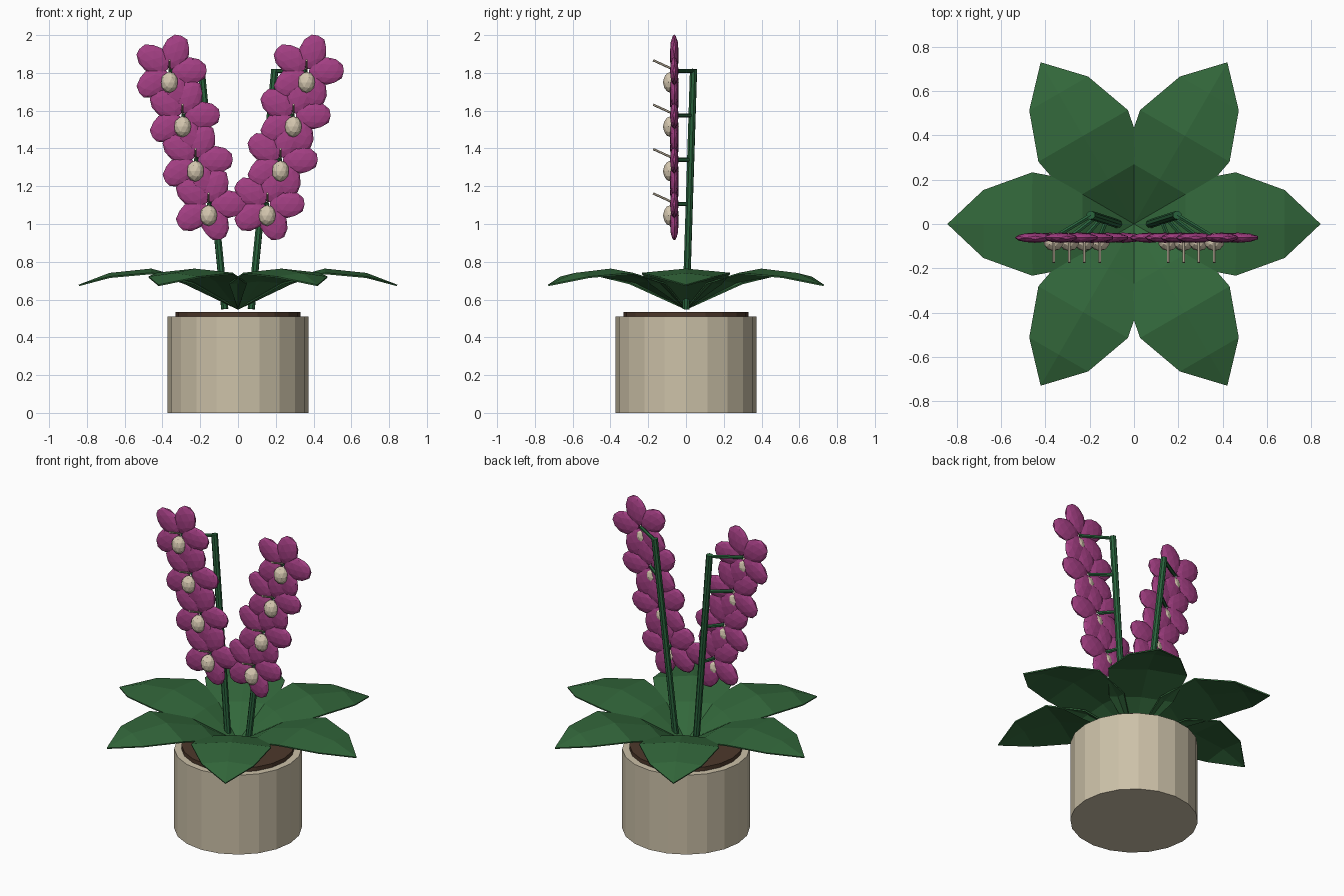
import bpy, bmesh, math
from mathutils import Vector, Matrix

if "Cube" in bpy.data.objects:
    bpy.data.objects.remove(bpy.data.objects["Cube"])


def material(name, rgb):
    m = bpy.data.materials.new(name)
    m.diffuse_color = (*rgb, 1)
    m.use_nodes = True
    m.node_tree.nodes["Principled BSDF"].inputs["Base Color"].default_value = m.diffuse_color
    return m


CLAY = material("pale clay", (0.60, 0.53, 0.39))
SOIL = material("brown soil", (0.075, 0.04, 0.024))
LEAF = material("leaf green", (0.032, 0.135, 0.043))
STEM = material("stem green", (0.022, 0.125, 0.045))
PETAL = material("magenta petal", (0.37, 0.05, 0.23))
CREAM = material("cream lip", (0.66, 0.57, 0.43))


def finish(name, bm, mat):
    bmesh.ops.recalc_face_normals(bm, faces=bm.faces[:])
    mesh = bpy.data.meshes.new(name)
    bm.to_mesh(mesh)
    bm.free()
    mesh.materials.append(mat)
    ob = bpy.data.objects.new(name, mesh)
    bpy.context.collection.objects.link(ob)
    return ob


def rod(bm, a, b, r, sides):
    a, b = Vector(a), Vector(b)
    axis = b - a
    mat = Matrix.Translation((a + b) / 2) @ axis.to_track_quat('Z', 'Y').to_matrix().to_4x4()
    bmesh.ops.create_cone(bm, cap_ends=True, segments=sides, radius1=r, radius2=r,
                          depth=axis.length, matrix=mat)


def ball(bm, centre, scale, turn=Matrix.Identity(4)):
    mat = Matrix.Translation(centre) @ turn @ Matrix.Diagonal((*scale, 1))
    bmesh.ops.create_icosphere(bm, subdivisions=2, radius=1, matrix=mat)


# pot and soil
bm = bmesh.new()
rod(bm, (0, 0, 0), (0, 0, 0.51), 0.372, 20)
finish("pot", bm, CLAY)
bm = bmesh.new()
rod(bm, (0, 0, 0.49), (0, 0, 0.535), 0.33, 20)
finish("soil", bm, SOIL)

# arching leaves: (distance, half width, edge height, rib height)
STATIONS = [(0.235, 0.19, 0.685, 0.70), (0.46, 0.233, 0.738, 0.76), (0.68, 0.153, 0.718, 0.737)]
for k in range(6):
    bm = bmesh.new()
    base = bm.verts.new((0, 0, 0.55))
    tip = bm.verts.new((0.842, 0, 0.675))
    rows = [[bm.verts.new((d, -w, ze)), bm.verts.new((d, 0, zr)), bm.verts.new((d, w, ze))]
            for d, w, ze, zr in STATIONS]
    for i in range(2):
        bm.faces.new((base, rows[0][i], rows[0][i + 1]))
        bm.faces.new((rows[-1][i], tip, rows[-1][i + 1]))
        for p, q in zip(rows, rows[1:]):
            bm.faces.new((p[i], q[i], q[i + 1], p[i + 1]))
    bmesh.ops.rotate(bm, verts=bm.verts[:], cent=(0, 0, 0),
                     matrix=Matrix.Rotation(k * math.pi / 3, 3, 'Z'))
    leaf = finish(f"leaf_{k + 1}", bm, LEAF)
    mod = leaf.modifiers.new("thickness", 'SOLIDIFY')
    mod.thickness, mod.offset = 0.008, 0

# flower spikes: (distance from middle, height)
FLOWERS = [(0.155, 1.105), (0.225, 1.34), (0.293, 1.575), (0.363, 1.81)]
for side, label in ((-1, "left"), (1, "right")):
    foot, top = Vector((side * 0.07, 0, 0.55)), Vector((side * 0.195, 0.04, 1.82))
    stem = bmesh.new()
    rod(stem, foot, top, 0.02, 8)
    petals, lips, columns = bmesh.new(), bmesh.new(), bmesh.new()
    for x, z in FLOWERS:
        c = Vector((side * x, -0.062, z))
        # short stalk from the stem to the flower
        rod(stem, foot.lerp(top, (z - foot.z) / (top.z - foot.z)), c, 0.011, 6)
        # five flattened petals
        for k in range(5):
            turn = Matrix.Rotation(-k * math.tau / 5, 4, 'Y')
            ball(petals, c + turn @ Vector((0.105, 0, 0)), (0.097, 0.023, 0.073), turn)
        # lip and column
        ball(lips, c + Vector((0, -0.018, -0.06)), (0.046, 0.042, 0.056))
        rod(columns, c + Vector((0, -0.005, 0.008)), c + Vector((0, -0.112, 0.057)), 0.006, 6)
    finish(f"stem_{label}", stem, STEM)
    finish(f"petals_{label}", petals, PETAL)
    finish(f"lips_{label}", lips, CREAM)
    finish(f"columns_{label}", columns, CREAM)
